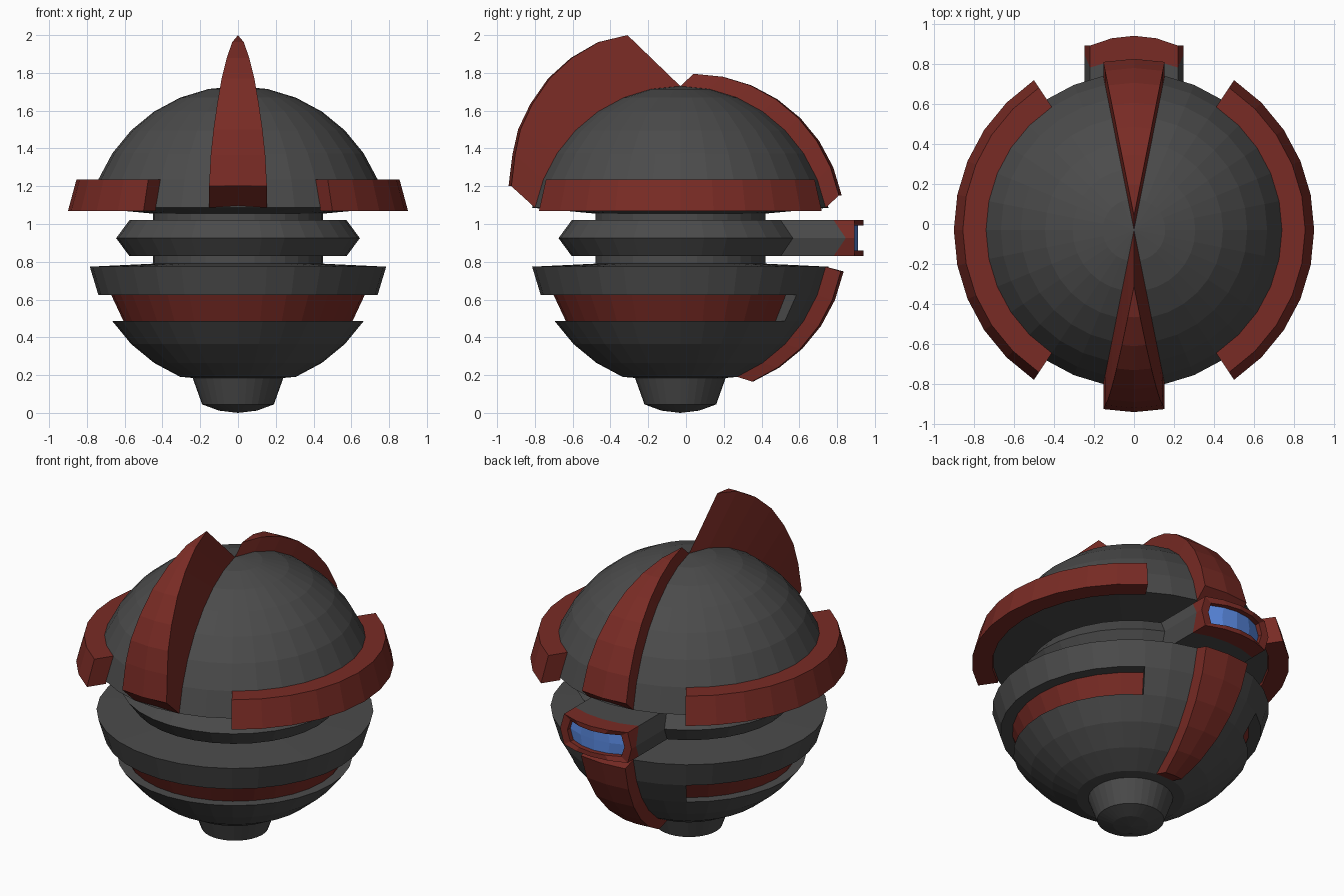
import bpy, bmesh
from math import sin, cos, radians, pi

if "Cube" in bpy.data.objects:
    bpy.data.objects.remove(bpy.data.objects["Cube"])

CY, CZ, R = -0.03, 0.93, 0.80      # sphere centre and radius
STEP = 11.25                       # 32 segments, 16 rings


def material(name, rgb):
    m = bpy.data.materials.new(name)
    m.diffuse_color = (*rgb, 1)
    m.use_nodes = True
    m.node_tree.nodes["Principled BSDF"].inputs["Base Color"].default_value = m.diffuse_color
    return m


GREY = material("dark_grey", (0.07, 0.07, 0.07))
RED = material("dark_red", (0.19, 0.024, 0.018))
BLUE = material("blue", (0.10, 0.25, 0.75))


def ring(k):
    """Radius and height of sphere ring k, counted from the top pole."""
    t = radians(k * STEP)
    return (R * sin(t), CZ + R * cos(t))


def at(r, z, deg, dy=0, dz=0):
    """Point at an angle measured from the back (+y)."""
    a = radians(deg)
    return (r * sin(a), r * cos(a) + CY + dy, z + dz)


def skin(name, rows, mat, close_loop=False, close_rows=False, caps=()):
    """Bridge equal-length rows of points into a flat shaded mesh."""
    bm = bmesh.new()
    v = [[bm.verts.new(p) for p in row] for row in rows]
    n = len(v[0])
    for i in range(len(v) if close_rows else len(v) - 1):
        a, b = v[i], v[(i + 1) % len(v)]
        for j in range(n if close_loop else n - 1):
            k = (j + 1) % n
            bm.faces.new((a[j], a[k], b[k], b[j]))
    for c in caps:
        bm.faces.new(v[c])
    bmesh.ops.remove_doubles(bm, verts=bm.verts, dist=1e-5)
    bmesh.ops.recalc_face_normals(bm, faces=bm.faces)
    me = bpy.data.meshes.new(name)
    bm.to_mesh(me)
    bm.free()
    me.materials.append(mat)
    ob = bpy.data.objects.new(name, me)
    bpy.context.collection.objects.link(ob)
    return ob


def sector(name, profile, start, end, mat):
    """Closed profile swept from segment start to segment end."""
    rows = [[at(r, z, s * STEP) for r, z in profile] for s in range(start, end + 1)]
    return skin(name, rows, mat, close_loop=True, caps=(0, -1))


def fin(name, ks, offsets, middle, mat):
    """Tapering two-segment wedge raised from the sphere."""
    rows = []
    for k, (dy, dz) in zip(ks, offsets):
        r, z = ring(k)
        lo, mid, hi = ((middle + s) * STEP for s in (-1, 0, 1))
        rows.append([at(r, z, lo)] + [at(r, z, a, dy, dz) for a in (lo, mid, hi)]
                    + [at(r, z, hi)])
    caps = [-1] if ks[0] == 0 else [0, -1]
    return skin(name, rows, mat, caps=caps)


# Body: foot, bowl with groove, neck with pointed ring, dome
groove_lo, groove_hi = (0.60, ring(11)[1]), (0.665, ring(10)[1])
profile = [(0, 0), (0.10, 0.012), (0.19, 0.045), (0.24, 0.185)]
profile += [ring(k) for k in (14, 13, 12, 11)]
profile += [groove_lo, groove_hi, ring(10), ring(9)]
profile += [(0.45, 0.79), (0.45, 0.83), (0.575, 0.83), (0.645, 0.925),
            (0.575, 1.02), (0.45, 1.02), (0.45, 1.055)]
profile += [ring(k) for k in range(7, 0, -1)] + [(0, CZ + R)]
skin("body", [[at(r, z, s * STEP) for r, z in profile] for s in range(32)],
     GREY, close_rows=True)

# Groove: red floor round the front, filled in at the back
d = 0.006
sector("groove_band", [groove_lo, (groove_lo[0] + d, groove_lo[1]),
                       (groove_hi[0] + d, groove_hi[1]), groove_hi], 3, 29, RED)
sector("groove_back_fill", [groove_lo, ring(11), ring(10), groove_hi], -3, 3, GREY)

# Side guards hugging the dome's lower edge
(r6, z6), (r7, z7) = ring(6), ring(7)
guard = [(r7, 1.07), (0.90, 1.07), (0.855, z6), (r6, z6)]
sector("side_guard_right", guard, 3, 13, RED)
sector("side_guard_left", guard, 19, 29, RED)

# Fins
fin("front_crest", range(8),
    [(-0.28, 0.27), (-0.28, 0.248), (-0.274, 0.21), (-0.256, 0.175),
     (-0.229, 0.139), (-0.194, 0.126), (-0.15, 0.13), (-0.125, 0.114)], 16, RED)
fin("back_upper_fin", range(8), [(0.07, 0.065)] * 8, 0, RED)
fin("back_lower_fin", range(9, 15), [(0.08, -0.025)] * 6, 0, RED)

# Eye housing: ring section pushed straight back, with a red frame
ANG = [s * STEP for s in (-2, -1, 0, 1, 2)]
LOOP = ([(0.575, 1.02, a) for a in ANG] + [(0.645, 0.925, ANG[-1])]
        + [(0.575, 0.83, a) for a in reversed(ANG)] + [(0.645, 0.925, ANG[0])])


def pushed(dy):
    return [at(r, z, a, dy) for r, z, a in LOOP]


def end_point(r, z, a, sx=1, sz=1, dy=0):
    x = r * sin(radians(a)) * sx
    y = 0.645 * cos(radians(a)) + CY + 0.325 + dy
    return (x, y, 0.925 + (z - 0.925) * sz)


def end_loop(*args):
    return [end_point(r, z, a, *args) for r, z, a in LOOP]


skin("eye_housing", [pushed(0), pushed(0.28)], GREY, close_loop=True)
skin("eye_frame", [pushed(0.28), end_loop(), end_loop(0.8, 0.7),
                   end_loop(0.8, 0.7, -0.03)], RED, close_loop=True)
skin("eye_lens", [[end_point(r, z, a, 0.8, 0.7, -0.03) for a in ANG]
                  for r, z in ((0.575, 0.83), (0.645, 0.925), (0.575, 1.02))], BLUE)
